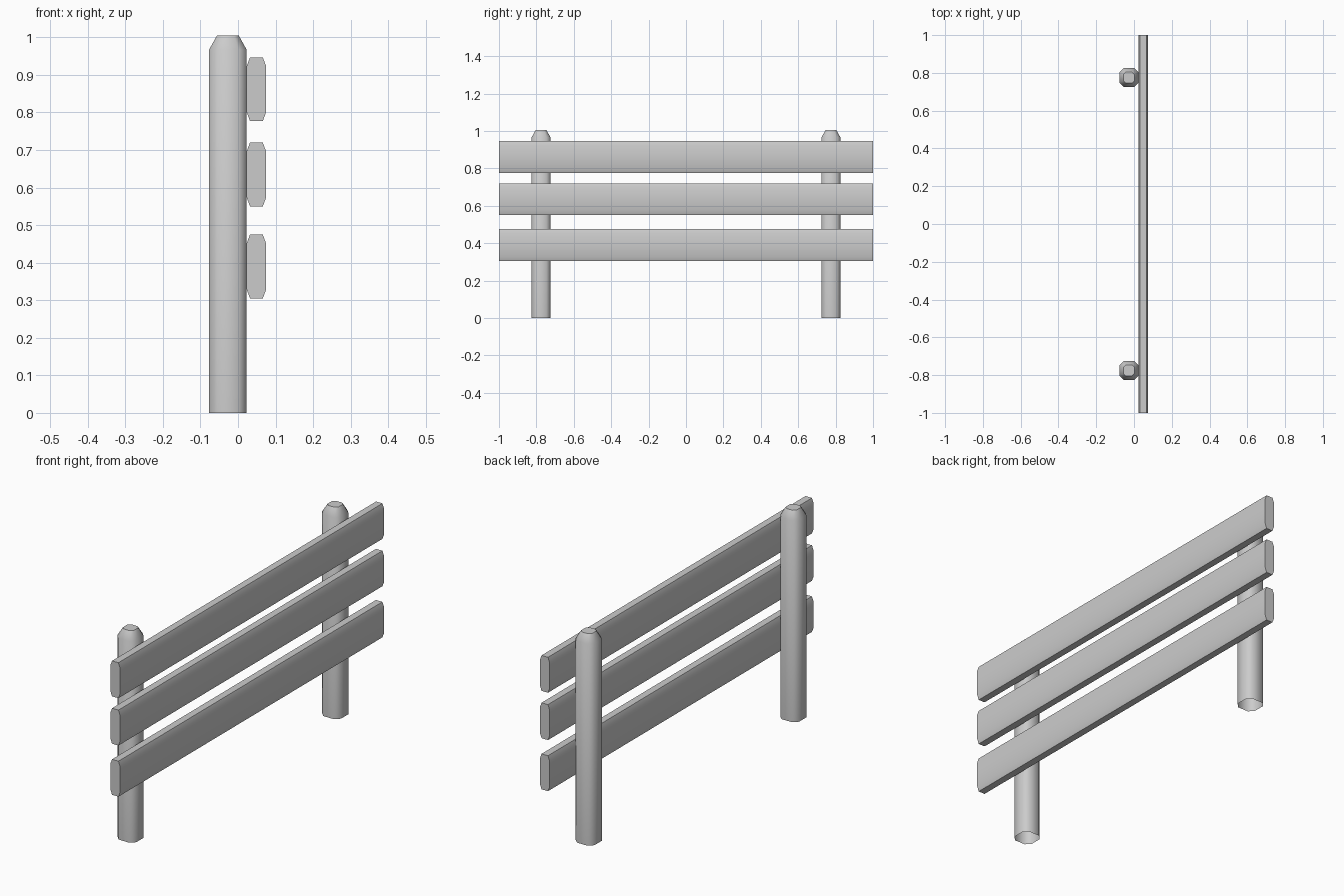
import bpy, math

if "Cube" in bpy.data.objects:
    bpy.data.objects.remove(bpy.data.objects["Cube"])


def make_object(name, verts, faces):
    mesh = bpy.data.meshes.new(name)
    mesh.from_pydata(verts, [], faces)
    obj = bpy.data.objects.new(name, mesh)
    bpy.context.collection.objects.link(obj)
    bpy.ops.object.select_all(action='DESELECT')
    obj.select_set(True)
    bpy.context.view_layer.objects.active = obj
    bpy.ops.object.shade_smooth_by_angle(angle=math.radians(50))
    return obj


def octagon(hx, hy, cx, cy):
    """Counter-clockwise rectangle with chamfered corners."""
    return [(hx, -hy + cy), (hx, hy - cy), (hx - cx, hy), (-hx + cx, hy),
            (-hx, hy - cy), (-hx, -hy + cy), (-hx + cx, -hy), (hx - cx, -hy)]


def bridge(rings):
    """Quads joining consecutive eight-sided rings."""
    return [(r * 8 + i, r * 8 + (i + 1) % 8, r * 8 + 8 + (i + 1) % 8, r * 8 + 8 + i)
            for r in range(rings - 1) for i in range(8)]


# Posts: chamfered square section, bevelled top, open underside
def post(name, y):
    section = octagon(0.05, 0.05, 0.022, 0.022)
    verts = [(-0.027 + px * s, y + py * s, z)
             for z, s in ((0, 1), (0.967, 1), (1.005, 0.58))
             for px, py in section]
    make_object(name, verts, bridge(3) + [tuple(range(16, 24))])


# Planks: chamfered section swept along y, capped ends
def plank(name, z):
    section = octagon(0.026, 0.085, 0.009, 0.024)
    verts = [(0.049 + px, y, z + pz) for y in (1, -1) for px, pz in section]
    make_object(name, verts, bridge(2) + [tuple(range(7, -1, -1)), tuple(range(8, 16))])


for side, y in (("front", -0.775), ("back", 0.775)):
    post(side + "_post", y)

for level, z in (("lower", 0.39), ("middle", 0.635), ("upper", 0.862)):
    plank(level + "_plank", z)
